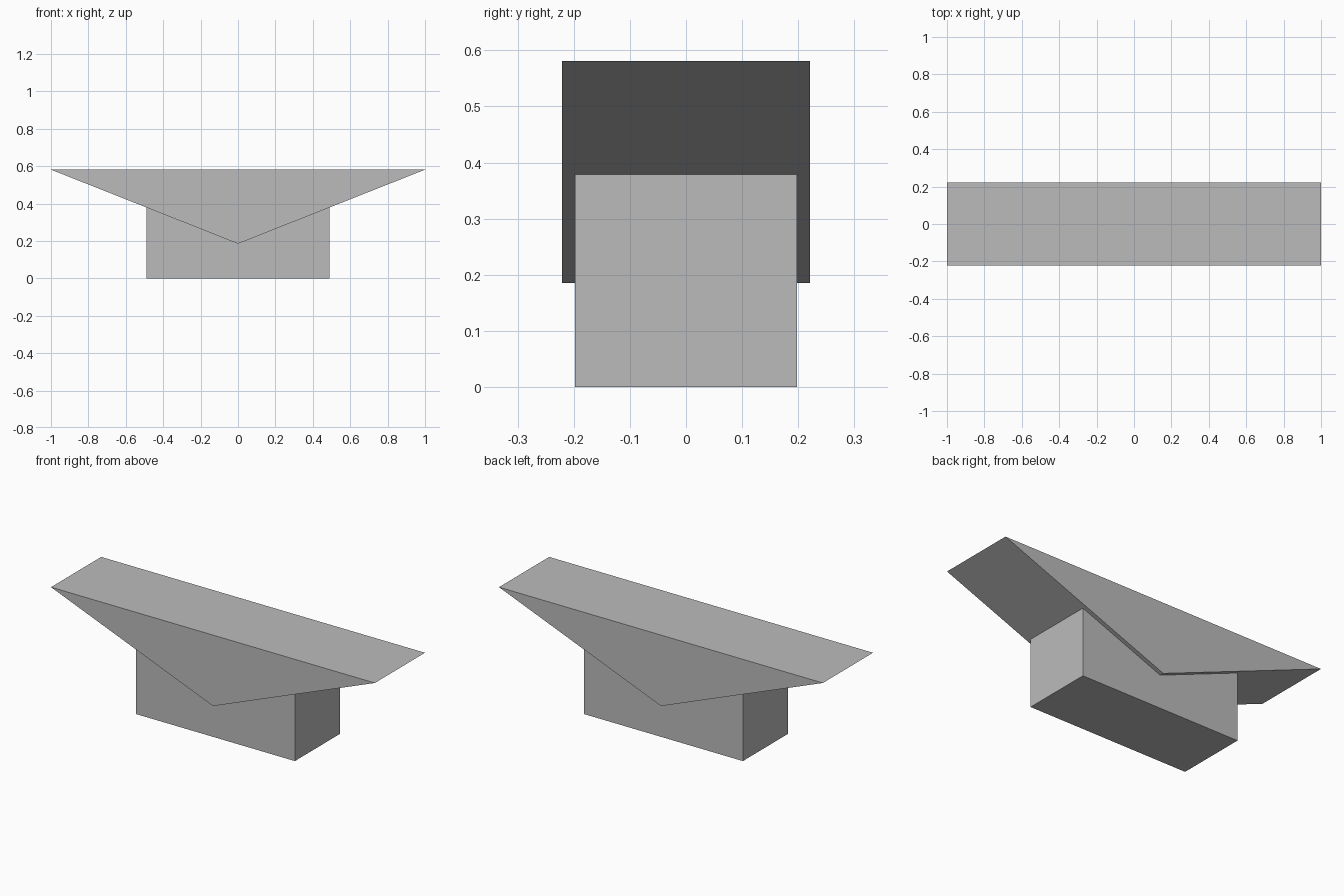
import bpy
import bmesh

default_cube = bpy.data.objects.get("Cube")
if default_cube:
    bpy.data.objects.remove(default_cube, do_unlink=True)

# Single plain grey
grey = bpy.data.materials.new("plain_grey")
grey.use_nodes = True
colour = (0.5, 0.5, 0.5, 1.0)
grey.diffuse_color = colour
grey.node_tree.nodes["Principled BSDF"].inputs["Base Color"].default_value = colour


def extrude_profile(name, profile, half_depth):
    """Extrude an x-z outline along y, centred on y = 0."""
    bm = bmesh.new()
    face = bm.faces.new([bm.verts.new((x, -half_depth, z)) for x, z in profile])
    result = bmesh.ops.extrude_face_region(bm, geom=[face])
    back = [v for v in result["geom"] if isinstance(v, bmesh.types.BMVert)]
    bmesh.ops.translate(bm, verts=back, vec=(0, 2 * half_depth, 0))
    bmesh.ops.recalc_face_normals(bm, faces=bm.faces)
    mesh = bpy.data.meshes.new(name)
    bm.to_mesh(mesh)
    bm.free()
    mesh.materials.append(grey)
    obj = bpy.data.objects.new(name, mesh)
    bpy.context.collection.objects.link(obj)
    return obj


# Rectangular base block, its top tucked inside the wedge
extrude_profile("base_block",
                [(-0.49, 0), (0.49, 0), (0.49, 0.379), (-0.49, 0.379)], 0.198)

# Wide inverted triangular wedge resting on the block
extrude_profile("top_wedge", [(0, 0.185), (1, 0.581), (-1, 0.581)], 0.221)
